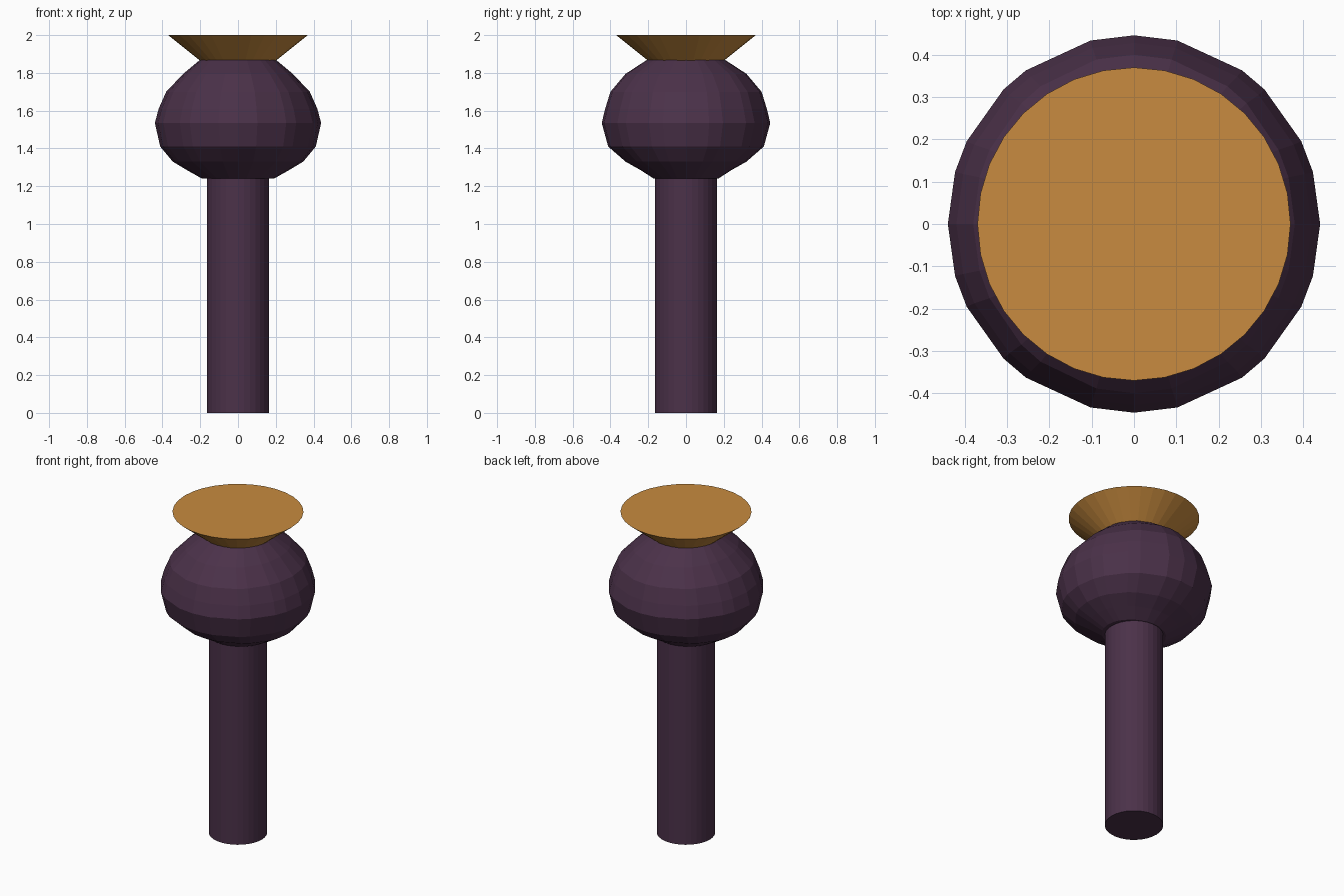
import bpy, bmesh
from math import cos, sin, radians, tau

if "Cube" in bpy.data.objects:
    bpy.data.objects.remove(bpy.data.objects["Cube"])


def material(name, rgb):
    m = bpy.data.materials.new(name)
    m.diffuse_color = (*rgb, 1)
    m.use_nodes = True
    m.node_tree.nodes["Principled BSDF"].inputs["Base Color"].default_value = m.diffuse_color
    return m


def lathe(name, rows, angles, mat):
    """Stack elliptical rings (x radius, y radius, z) and cap both ends."""
    bm = bmesh.new()
    rings = [[bm.verts.new((rx * cos(a), ry * sin(a), z)) for a in angles]
             for rx, ry, z in rows]
    n = len(angles)
    for lo, hi in zip(rings, rings[1:]):
        for i in range(n):
            j = (i + 1) % n
            bm.faces.new((lo[i], lo[j], hi[j], hi[i]))
    bm.faces.new(rings[0][::-1])
    bm.faces.new(rings[-1])
    mesh = bpy.data.meshes.new(name)
    bm.to_mesh(mesh)
    bm.free()
    mesh.materials.append(mat)
    obj = bpy.data.objects.new(name, mesh)
    bpy.context.collection.objects.link(obj)
    return obj


purple = material("dark_purple", (0.07, 0.031, 0.067))
orange = material("ochre", (0.58, 0.26, 0.05))
even = [tau * i / 32 for i in range(32)]

# Uneven facets of the bulb, mirrored across both axes
quarter = [0, 16, 26, 45.5, 54.5, 76.5]
half = quarter + [90] + [180 - a for a in quarter[:0:-1]]
uneven = [radians(a) for a in half + [a + 180 for a in half]]

# Straight handle
lathe("handle", [(0.165, 0.165, 0), (0.165, 0.165, 1.25)], even, purple)

# Bulb with a crease low on its side
lathe("bulb", [
    (0.19, 0.17, 1.24), (0.27, 0.24, 1.285), (0.345, 0.32, 1.33),
    (0.412, 0.412, 1.41), (0.44, 0.446, 1.535), (0.42, 0.428, 1.61),
    (0.38, 0.40, 1.70), (0.29, 0.32, 1.795), (0.20, 0.205, 1.87),
], uneven, purple)

# Flared cap on top
lathe("flared_cap", [(0.195, 0.195, 1.86), (0.37, 0.37, 2)], even, orange)
